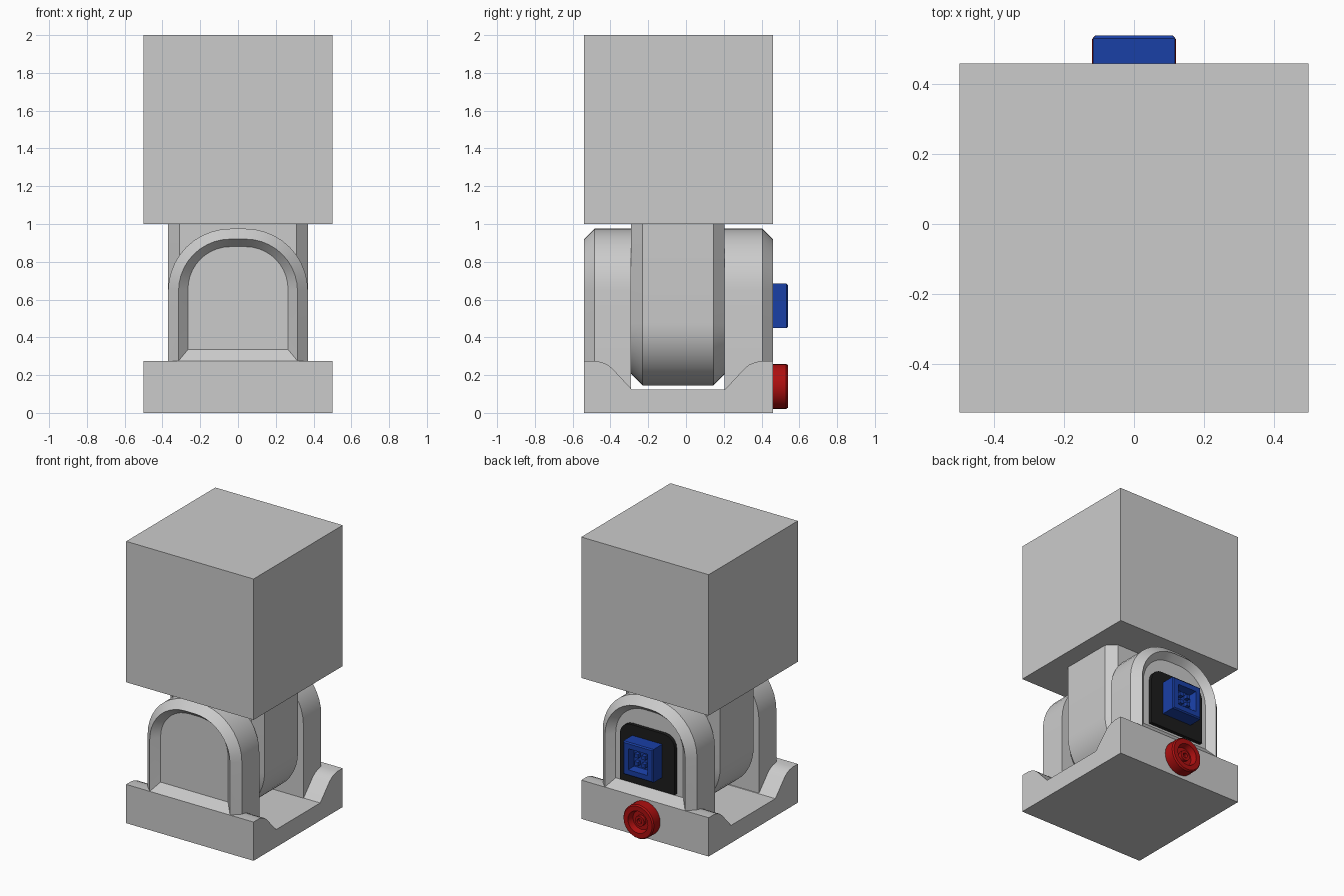
import bpy, bmesh, math

if "Cube" in bpy.data.objects:
    bpy.data.objects.remove(bpy.data.objects["Cube"])


def paint(name, rgb):
    m = bpy.data.materials.new(name)
    m.diffuse_color = (*rgb, 1)
    m.use_nodes = True
    m.node_tree.nodes["Principled BSDF"].inputs["Base Color"].default_value = m.diffuse_color
    return m


blue = paint("blue", (0.01, 0.05, 0.38))
red = paint("red", (0.42, 0.005, 0.005))
black = paint("black", (0.012, 0.012, 0.012))


def loft(name, rings, mat=None, smooth=True):
    """Skin a list of equal-length point rings and cap both ends."""
    bm = bmesh.new()
    vs = [[bm.verts.new(p) for p in ring] for ring in rings]
    n = len(vs[0])
    for a, b in zip(vs, vs[1:]):
        for i in range(n):
            j = (i + 1) % n
            bm.faces.new((a[i], a[j], b[j], b[i]))
    bm.faces.new(vs[0])
    bm.faces.new(vs[-1][::-1])
    bmesh.ops.recalc_face_normals(bm, faces=bm.faces)
    me = bpy.data.meshes.new(name)
    bm.to_mesh(me)
    bm.free()
    ob = bpy.data.objects.new(name, me)
    bpy.context.collection.objects.link(ob)
    if mat:
        me.materials.append(mat)
    if smooth:
        bpy.ops.object.select_all(action='DESELECT')
        ob.select_set(True)
        bpy.context.view_layer.objects.active = ob
        bpy.ops.object.shade_smooth_by_angle(angle=math.radians(25))
    return ob


def arch(y, hw, apex, base, r=None, n=10):
    """U-shaped outline in the xz plane; apex below base turns it over."""
    r = r or hw - 0.04
    s = 1 if apex > base else -1
    arc = [(hw - r + r * math.cos(i * math.pi / 2 / n),
            apex - s * r + s * r * math.sin(i * math.pi / 2 / n)) for i in range(n + 1)]
    half = [(hw, base)] + arc
    return [(x, y, z) for x, z in half] + [(-x, y, z) for x, z in half[::-1]]


def disc(y, r, cz, n, turn=0.0):
    return [(r * math.cos(2 * math.pi * i / n + turn), y,
             cz + r * math.sin(2 * math.pi * i / n + turn)) for i in range(n)]


def square(y, h, cx, cz):
    return [(cx + a * h, y, cz + b * h) for a, b in ((-1, -1), (1, -1), (1, 1), (-1, 1))]


# Upper block
loft("upper_block", [[(x, y, z) for x, y in ((-.5, -.54), (.5, -.54), (.5, .46), (-.5, .46))]
                     for z in (1, 2)], smooth=False)

# Base with a dished channel, symmetric about the middle of the block
slope = [(.5, .275), (.44, .275), (.405, .268), (.375, .255), (.35, .235), (.2475, .125)]
profile = ([(-.04 - d, z) for d, z in slope] + [(-.04 + d, z) for d, z in slope[::-1]]
           + [(.46, 0), (-.54, 0)])
loft("base", [[(x, y, z) for y, z in profile] for x in (-.5, .5)])

# Front and back bracket arms with a bevelled rim and recessed panel
for name, ys in (("front_arm", (-.29, -.485, -.54, -.49)), ("back_arm", (.205, .405, .46, .41))):
    loft(name, [arch(ys[0], .37, .975, .1), arch(ys[1], .37, .975, .1),
                arch(ys[2], .315, .92, .275), arch(ys[3], .265, .88, .335)])

# Central hinge tongue hanging from the upper block
loft("hinge_tongue", [arch(-.29, .31, .205, 1), arch(-.23, .37, .145, 1),
                      arch(.145, .37, .145, 1), arch(.205, .31, .205, 1)])

# Black plate in the back recess
loft("connector_plate", [arch(y, .215, .76, .35, r=.085, n=5) for y in (.40, .435)], black)

# Blue square socket with four pins
loft("square_socket", [square(y, h, 0, .567) for y, h in
                       ((.41, .118), (.532, .118), (.54, .11), (.54, .075), (.49, .065))],
     blue, smooth=False)
for cx in (-.028, .028):
    for dz in (-.028, .028):
        loft("socket_pin", [square(y, .014, cx, .567 + dz) for y in (.485, .52)], blue, smooth=False)

# Red round socket with a hollow centre pin
loft("round_socket", [disc(y, r, .14, 24) for y, r in
                      ((.45, .12), (.53, .12), (.54, .112), (.54, .078), (.50, .066),
                       (.50, .036), (.522, .036), (.522, .018), (.50, .018))], red)
